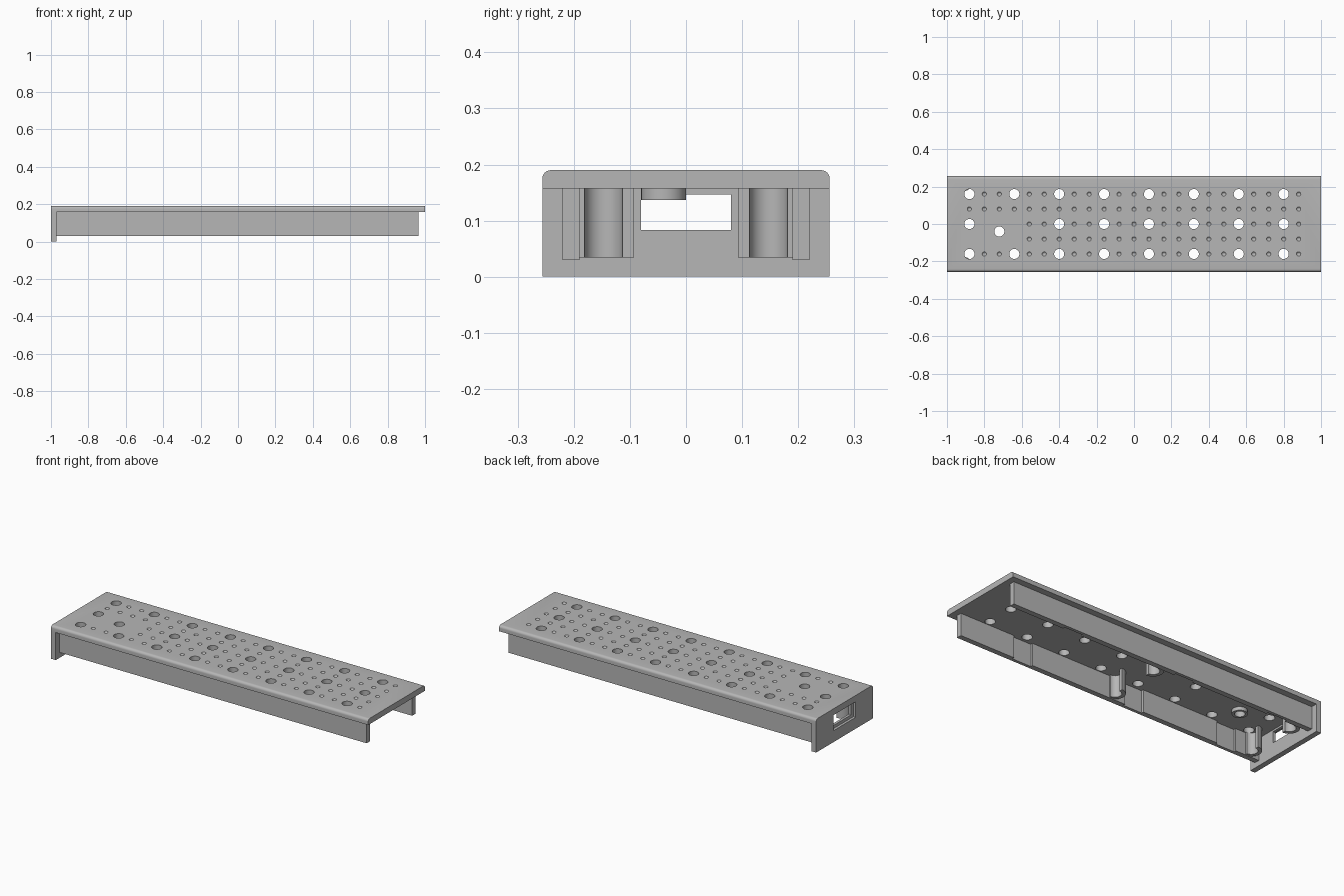
import bpy, bmesh, math
from mathutils import Matrix

if "Cube" in bpy.data.objects:
    bpy.data.objects.remove(bpy.data.objects["Cube"])

grey = bpy.data.materials.new("plain grey")
grey.use_nodes = True
grey.diffuse_color = (0.47, 0.47, 0.47, 1)
grey.node_tree.nodes["Principled BSDF"].inputs["Base Color"].default_value = (0.47, 0.47, 0.47, 1)

HALF = 0.256          # half width of the plate
UNDER, TOP = 0.157, 0.19
HOLE_R = 0.027


def finish(name, bm):
    bmesh.ops.recalc_face_normals(bm, faces=bm.faces)
    mesh = bpy.data.meshes.new(name)
    bm.to_mesh(mesh)
    bm.free()
    mesh.materials.append(grey)
    ob = bpy.data.objects.new(name, mesh)
    bpy.context.collection.objects.link(ob)
    return ob


def prism(bm, points, direction):
    """Extrude a closed outline along a direction."""
    face = bm.faces.new([bm.verts.new(p) for p in points])
    out = bmesh.ops.extrude_face_region(bm, geom=[face])
    verts = [g for g in out["geom"] if isinstance(g, bmesh.types.BMVert)]
    bmesh.ops.translate(bm, verts=verts, vec=direction)


def box(bm, x0, x1, y0, y1, z0, z1):
    prism(bm, [(x0, y0, z0), (x1, y0, z0), (x1, y1, z0), (x0, y1, z0)], (0, 0, z1 - z0))


def cylinder(bm, x, y, r, z0, z1):
    bmesh.ops.create_cone(bm, cap_ends=True, segments=32, radius1=r, radius2=r, depth=z1 - z0,
                          matrix=Matrix.Translation((x, y, (z0 + z1) / 2)))


def cut(ob, bm):
    """Subtract a cutter and keep only the finished mesh."""
    cutter = finish("cutter", bm)
    cutter.hide_render = True
    mod = ob.modifiers.new("cut", "BOOLEAN")
    mod.operation, mod.solver, mod.object = "DIFFERENCE", "EXACT", cutter
    deps = bpy.context.evaluated_depsgraph_get()
    mesh = bpy.data.meshes.new_from_object(ob.evaluated_get(deps))
    ob.modifiers.clear()
    ob.data = mesh
    bpy.data.objects.remove(cutter)


def smooth(ob):
    bpy.ops.object.select_all(action="DESELECT")
    ob.select_set(True)
    bpy.context.view_layer.objects.active = ob
    bpy.ops.object.shade_smooth_by_angle(angle=math.radians(35))


# Top plate with rounded long edges
r = 0.015
arc = [(HALF - r + r * math.cos(a), TOP - r + r * math.sin(a))
       for a in (math.pi / 2 * i / 6 for i in range(7))]
outline = [(HALF, UNDER)] + arc + [(-y, z) for y, z in reversed(arc)] + [(-HALF, UNDER)]
bm = bmesh.new()
prism(bm, [(-1, y, z) for y, z in outline], (2, 0, 0))
plate = finish("top_plate", bm)

# Drain holes and the small dimples between them
holes = [(-0.88 + 0.24 * i, 0.16 * j) for i in range(8) for j in (-1, 0, 1) if (i, j) != (1, 0)]
holes.append((-0.72, -0.04))
bm = bmesh.new()
for x, y in holes:
    cylinder(bm, x, y, HOLE_R, 0.1, 0.25)
for i in range(23):
    for j in range(-2, 3):
        x, y = -0.88 + 0.08 * i, 0.08 * j
        if i % 3 == 0 and j % 2 == 0:
            continue
        if j in (-1, 0) and x < -0.6:
            continue
        bmesh.ops.create_uvsphere(bm, u_segments=12, v_segments=8, radius=0.014,
                                  matrix=Matrix.Translation((x, y, TOP + 0.007)))
cut(plate, bm)
smooth(plate)

# End wall with a stepped window
bm = bmesh.new()
box(bm, -1, -0.97, -HALF, HALF, 0, UNDER)
wall = finish("end_wall", bm)
bm = bmesh.new()
box(bm, -1.1, -0.9, -0.08, 0.08, 0.083, 0.147)
cut(wall, bm)
bm = bmesh.new()
box(bm, -1.1, -0.985, -0.1, 0.1, 0.065, 0.154)
cut(wall, bm)

# Side rails with shallow recesses on the inner face
for side, label in ((1, "back"), (-1, "front")):
    inner, deep, outer = 0.19, 0.203, 0.22
    path = [(-0.97, outer), (-0.97, inner)]
    for c in (-0.76, -0.16, 0.56):
        path += [(c - 0.06, inner), (c - 0.06, deep), (c + 0.06, deep), (c + 0.06, inner)]
    path += [(0.965, inner), (0.965, outer)]
    bm = bmesh.new()
    prism(bm, [(x, side * y, 0.03) for x, y in path], (0, 0, UNDER - 0.03))
    finish(label + "_rail", bm)

    # Half-round sockets, open towards the free end
    for x, place in ((-0.885, "end"), (0.0, "middle")):
        angles = [math.pi / 2 + math.pi * i / 16 for i in range(17)]
        ring = [(0.054, a) for a in angles] + [(0.034, a) for a in reversed(angles)]
        bm = bmesh.new()
        prism(bm, [(x + d * math.cos(a), side * 0.147 + d * math.sin(a), 0.034) for d, a in ring],
              (0, 0, UNDER - 0.034))
        smooth(finish(f"{label}_{place}_socket", bm))

# Collar below the extra hole
bm = bmesh.new()
cylinder(bm, -0.72, -0.04, 0.04, 0.137, UNDER)
collar = finish("hole_collar", bm)
bm = bmesh.new()
cylinder(bm, -0.72, -0.04, HOLE_R, 0.1, 0.25)
cut(collar, bm)
smooth(collar)
